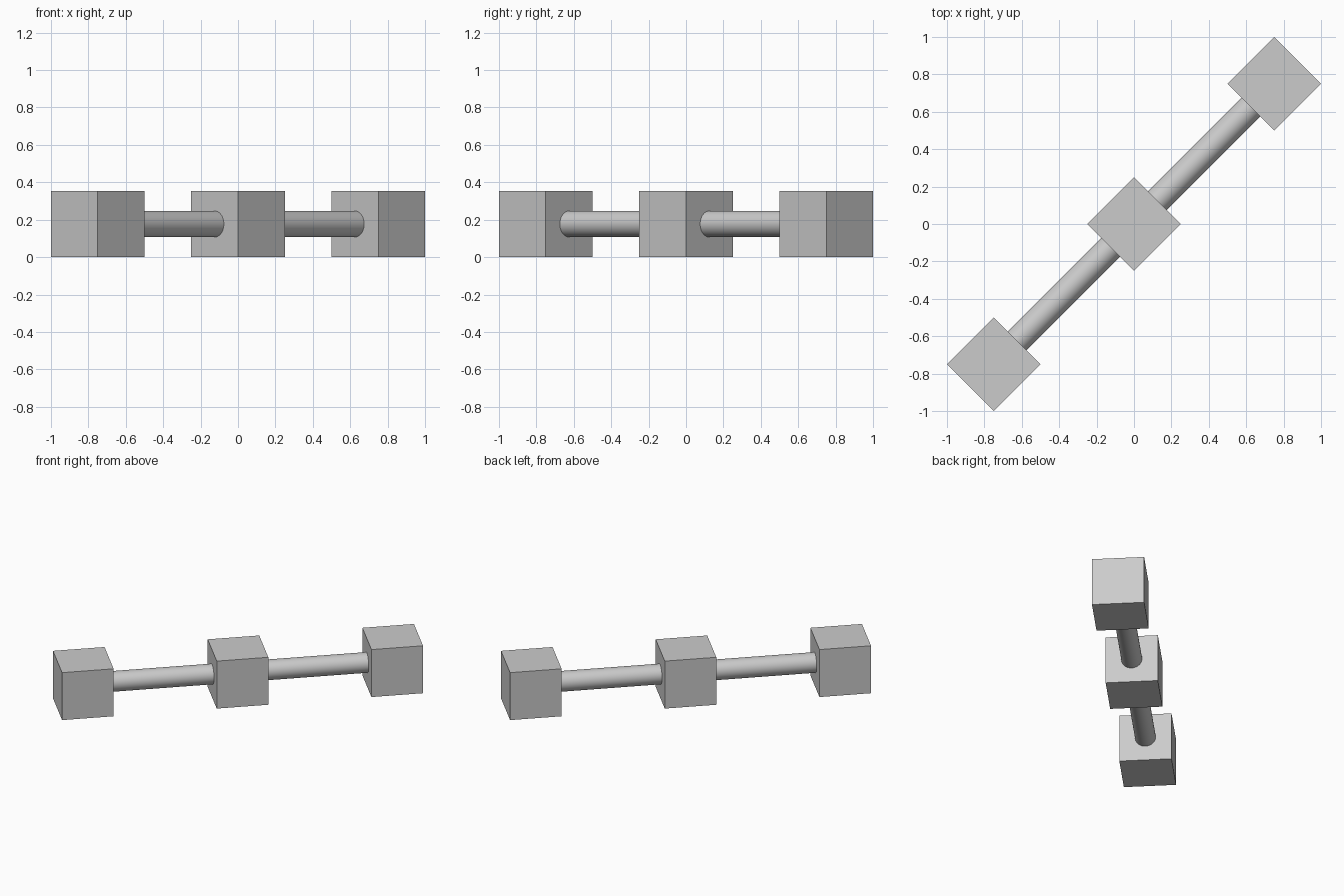
import bpy, math
from mathutils import Vector

if "Cube" in bpy.data.objects:
    bpy.data.objects.remove(bpy.data.objects["Cube"])

SIDE = 0.3536      # cube edge, half diagonal 0.25
STEP = 0.75        # spacing of cubes along x and y
ROD_RADIUS = 0.07
Z = SIDE / 2

grey = bpy.data.materials.new("light grey")
grey.diffuse_color = (0.6, 0.6, 0.6, 1)
grey.use_nodes = True
grey.node_tree.nodes["Principled BSDF"].inputs["Base Color"].default_value = grey.diffuse_color

# Three cubes on the diagonal, turned to face along it
for i, name in enumerate(("front_left_cube", "middle_cube", "back_right_cube")):
    p = (i - 1) * STEP
    bpy.ops.mesh.primitive_cube_add(size=SIDE, location=(p, p, Z),
                                    rotation=(0, 0, math.pi / 4))
    cube = bpy.context.object
    cube.name = name
    cube.data.materials.append(grey)

# Round rods bridging the gaps between neighbouring cubes
direction = Vector((1, 1, 0)).normalized()
length = STEP * math.sqrt(2) - SIDE
for name, s in (("front_left_rod", -1), ("back_right_rod", 1)):
    bpy.ops.mesh.primitive_cylinder_add(
        vertices=48, radius=ROD_RADIUS, depth=length,
        location=(s * STEP / 2, s * STEP / 2, Z),
        rotation=direction.to_track_quat('Z', 'Y').to_euler())
    rod = bpy.context.object
    rod.name = name
    rod.data.materials.append(grey)
    bpy.ops.object.shade_smooth_by_angle(angle=math.radians(30))
